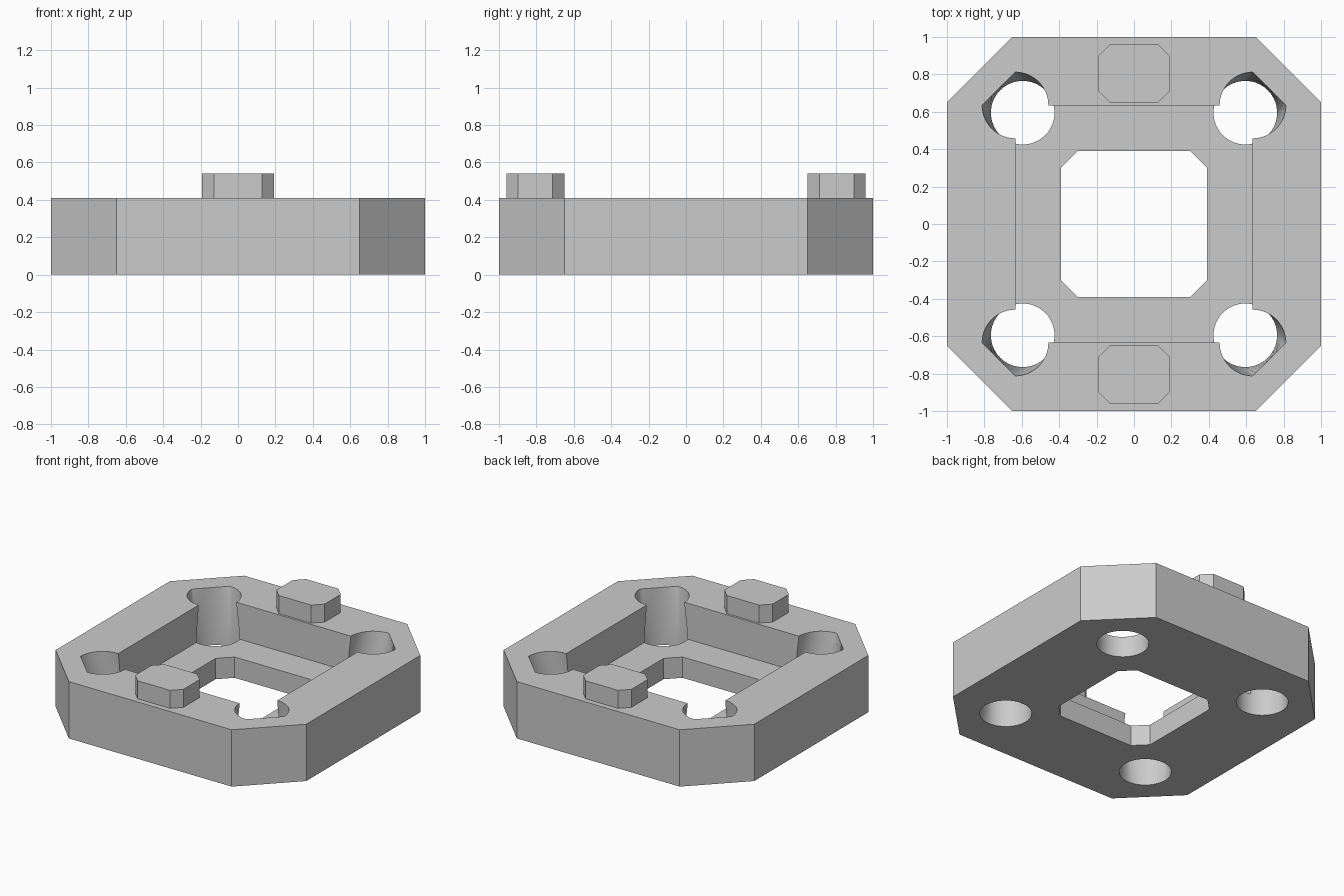
import bpy
import bmesh
from math import cos, sin, pi

if "Cube" in bpy.data.objects:
    bpy.data.objects.remove(bpy.data.objects["Cube"], do_unlink=True)

HEIGHT, FLOOR = 0.41, 0.15

grey = bpy.data.materials.new("light grey")
grey.use_nodes = True
grey.diffuse_color = (0.6, 0.6, 0.6, 1)
grey.node_tree.nodes["Principled BSDF"].inputs["Base Color"].default_value = (0.6, 0.6, 0.6, 1)


def loft(name, rings):
    """Closed solid through matching rings of (x, y, z) points."""
    bm = bmesh.new()
    loops = [[bm.verts.new(p) for p in ring] for ring in rings]
    n = len(loops[0])
    for low, high in zip(loops, loops[1:]):
        for i in range(n):
            j = (i + 1) % n
            bm.faces.new((low[i], low[j], high[j], high[i]))
    bm.faces.new(loops[0][::-1])
    bm.faces.new(loops[-1])
    bmesh.ops.recalc_face_normals(bm, faces=bm.faces)
    mesh = bpy.data.meshes.new(name)
    bm.to_mesh(mesh)
    bm.free()
    mesh.materials.append(grey)
    obj = bpy.data.objects.new(name, mesh)
    bpy.context.collection.objects.link(obj)
    return obj


def chamfered(name, hx, hy, c, z0, z1, cy=0.0):
    """Block with its four vertical corners cut off."""
    outline = [(hx, hy - c), (hx - c, hy), (c - hx, hy), (-hx, hy - c),
               (-hx, c - hy), (c - hx, -hy), (hx - c, -hy), (hx, c - hy)]
    return loft(name, [[(x, y + cy, z) for x, y in outline] for z in (z0, z1)])


def screw_hole(name, sx, sy, n=64):
    """Round at the bottom, leaning outward to a rim with one flat side."""
    angles = [2 * pi * i / n for i in range(n)]
    base = [(0.595 + 0.17 * cos(a), 0.595 + 0.17 * sin(a)) for a in angles]
    rim = []
    for a in angles:
        r = 0.177
        if 0 < a < pi / 2 - 1e-6:
            r /= cos(a) + sin(a)
        rim.append((0.635 + r * cos(a), 0.635 + r * sin(a)))
    levels = ((base, -0.1), (base, FLOOR), (rim, HEIGHT), (rim, HEIGHT + 0.1))
    return loft(name, [[(sx * x, sy * y, z) for x, y in ring] for ring, z in levels])


# Main block with its cutters
body = chamfered("frame_body", 1, 1, 0.35, 0, HEIGHT)
cutters = [
    chamfered("pocket_cutter", 0.634, 0.634, 0.01, FLOOR, HEIGHT + 0.2),
    chamfered("opening_cutter", 0.39, 0.39, 0.09, -0.2, FLOOR + 0.1),
]
for sx in (-1, 1):
    for sy in (-1, 1):
        cutters.append(screw_hole("screw_hole_cutter", sx, sy))

bpy.ops.object.select_all(action="DESELECT")
bpy.context.view_layer.objects.active = body
body.select_set(True)
for cutter in cutters:
    cutter.hide_render = True
    mod = body.modifiers.new("cut", "BOOLEAN")
    mod.operation = "DIFFERENCE"
    mod.solver = "EXACT"
    mod.object = cutter
    bpy.ops.object.modifier_apply(modifier=mod.name)
for cutter in cutters:
    bpy.data.objects.remove(cutter, do_unlink=True)
bpy.ops.object.shade_smooth_by_angle()

# Raised locating pegs on the front and back rails
for name, cy in (("front_peg", -0.805), ("back_peg", 0.805)):
    chamfered(name, 0.192, 0.155, 0.063, HEIGHT - 0.005, 0.54, cy)
